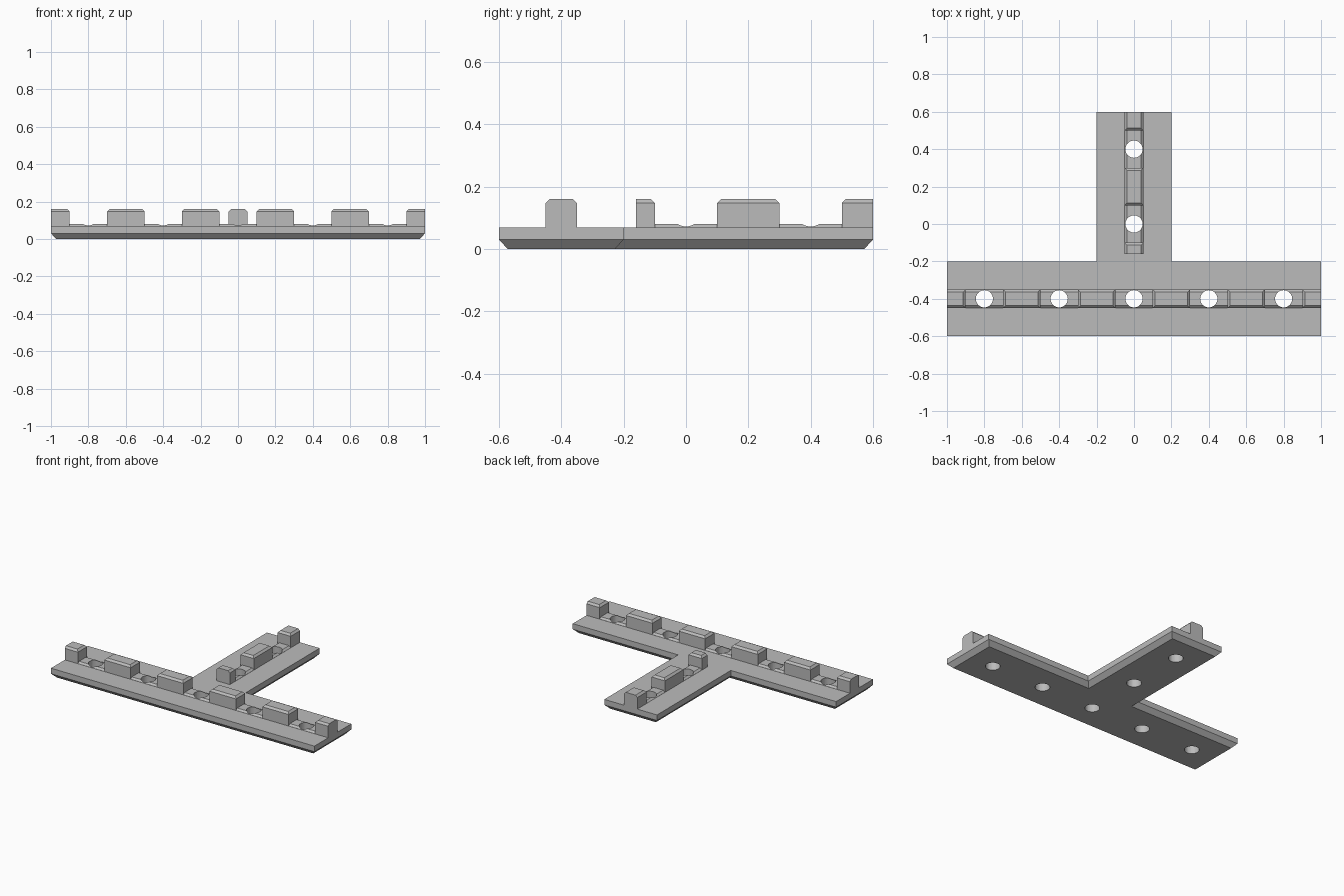
import bpy, bmesh
from math import pi, cos, sin

cube = bpy.data.objects.get("Cube")
if cube:
    bpy.data.objects.remove(cube, do_unlink=True)

BASE_TOP, CHAMFER, HALF = 0.068, 0.013, 0.05
RAIL_TOP, TOOTH_TOP = 0.08, 0.16

grey = bpy.data.materials.new("plain grey")
grey.use_nodes = True
colour = (0.5, 0.5, 0.5, 1)
grey.diffuse_color = colour
grey.node_tree.nodes["Principled BSDF"].inputs["Base Color"].default_value = colour


def loft(name, layers):
    """Closed solid through stacked (z, outline) layers, counter-clockwise outlines."""
    bm = bmesh.new()
    rings = [[bm.verts.new((x, y, z)) for x, y in pts] for z, pts in layers]
    n = len(rings[0])
    for low, high in zip(rings, rings[1:]):
        for i in range(n):
            j = (i + 1) % n
            bm.faces.new((low[i], low[j], high[j], high[i]))
    bm.faces.new(rings[0][::-1])
    bm.faces.new(rings[-1])
    mesh = bpy.data.meshes.new(name)
    bm.to_mesh(mesh)
    bm.free()
    mesh.materials.append(grey)
    obj = bpy.data.objects.new(name, mesh)
    bpy.context.collection.objects.link(obj)
    return obj


def ridge(name, along_x, centre, start, end, top, cut_start=True, cut_end=True):
    """Bar with bevelled top edges; each end may be bevelled or left square."""
    def outline(c):
        a, b = start + c * cut_start, end - c * cut_end
        w = HALF - c
        pts = [(a, -w), (b, -w), (b, w), (a, w)]
        if along_x:
            return [(u, centre + v) for u, v in pts]
        return [(centre - v, u) for u, v in pts]
    return loft(name, [(BASE_TOP, outline(0)),
                       (max(top - CHAMFER, BASE_TOP + 0.0005), outline(0)),
                       (top, outline(CHAMFER))])


def tee(i):
    """T outline inset by i."""
    bar, stem = 1 - i, 0.2 - i
    front, inner, back = -0.6 + i, -0.2 - i, 0.6 - i
    right = [(bar, front), (bar, inner), (stem, inner), (stem, back)]
    return right + [(-x, y) for x, y in reversed(right)]


# T-shaped plate with undercut rim
plate = loft("base_plate", [(0, tee(0.028)), (0.03, tee(0)), (BASE_TOP, tee(0))])

# Low rails joining the teeth
bar_rail = ridge("bar_rail", True, -0.4, -1, 1, RAIL_TOP, False, False)
stem_rail = ridge("stem_rail", False, 0, -0.16, 0.6, RAIL_TOP, False, False)

# Tall teeth along the bar and the stem
for i in range(6):
    mid = -1 + 0.4 * i
    ridge("bar_tooth", True, -0.4, max(mid - 0.1, -1), min(mid + 0.1, 1),
          TOOTH_TOP, i > 0, i < 5)
for a, b in ((-0.16, -0.1), (0.1, 0.3), (0.5, 0.6)):
    ridge("stem_tooth", False, 0, a, b, TOOTH_TOP, a > 0, b < 0.6)

# Round holes between the teeth
holes = [(-0.8 + 0.4 * i, -0.4) for i in range(5)] + [(0, 0), (0, 0.4)]
for hx, hy in holes:
    circle = [(hx + 0.046 * cos(2 * pi * k / 32), hy + 0.046 * sin(2 * pi * k / 32))
              for k in range(32)]
    cutter = loft("hole_cutter", [(-0.1, circle), (0.3, circle)])
    cutter.hide_render = True
    rail = bar_rail if hy < -0.3 else stem_rail
    for part in (plate, rail):
        mod = part.modifiers.new("hole", "BOOLEAN")
        mod.operation, mod.solver, mod.object = "DIFFERENCE", "EXACT", cutter

# Bake the holes, then drop the cutters
deps = bpy.context.evaluated_depsgraph_get()
baked = {p: bpy.data.meshes.new_from_object(p.evaluated_get(deps))
         for p in (plate, bar_rail, stem_rail)}
for part, mesh in baked.items():
    part.modifiers.clear()
    part.data = mesh
for obj in list(bpy.data.objects):
    if obj.name.startswith("hole_cutter"):
        bpy.data.objects.remove(obj, do_unlink=True)
